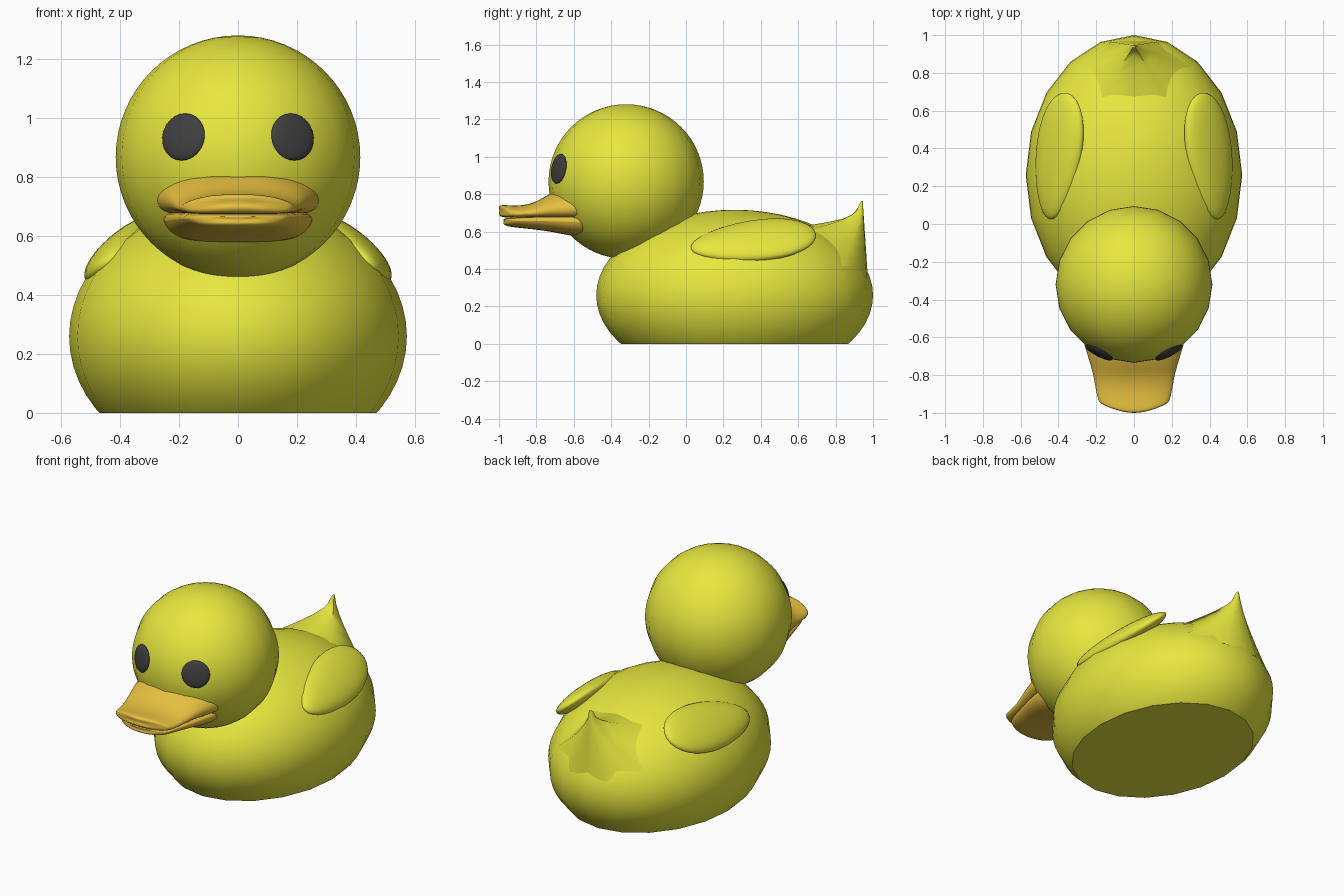
import bpy, bmesh, math
from mathutils import Vector, Matrix

if "Cube" in bpy.data.objects:
    bpy.data.objects.remove(bpy.data.objects["Cube"])


def material(name, rgb):
    m = bpy.data.materials.new(name)
    m.diffuse_color = (*rgb, 1)
    m.use_nodes = True
    m.node_tree.nodes["Principled BSDF"].inputs["Base Color"].default_value = m.diffuse_color
    return m


YELLOW = material("yellow", (0.8, 0.8, 0.05))
ORANGE = material("orange", (0.8, 0.53, 0.05))
BLACK = material("black", (0.05, 0.05, 0.05))


def finish(name, bm, mat, angle=50, subdiv=0):
    bmesh.ops.recalc_face_normals(bm, faces=bm.faces)
    me = bpy.data.meshes.new(name)
    bm.to_mesh(me)
    bm.free()
    me.materials.append(mat)
    ob = bpy.data.objects.new(name, me)
    bpy.context.collection.objects.link(ob)
    if subdiv:
        mod = ob.modifiers.new("smooth", 'SUBSURF')
        mod.levels = mod.render_levels = subdiv
    bpy.ops.object.select_all(action='DESELECT')
    ob.select_set(True)
    bpy.context.view_layer.objects.active = ob
    bpy.ops.object.shade_smooth_by_angle(angle=math.radians(angle))
    return ob


def ellipsoid(segs, rings, matrix):
    bm = bmesh.new()
    bmesh.ops.create_uvsphere(bm, u_segments=segs, v_segments=rings, radius=1)
    bm.transform(matrix)
    return bm


def place(centre, scale, axes=None):
    m = Matrix.Diagonal((*scale, 1))
    if axes:
        m = Matrix(axes).transposed().to_4x4() @ m
    return Matrix.Translation(centre) @ m


def frame(long_axis, normal):
    # orthonormal axes: long, across, normal
    n = Vector(normal).normalized()
    a = Vector(long_axis)
    a = (a - n * a.dot(n)).normalized()
    return (a, n.cross(a), n)


# body: ellipsoid with a flat base
bm = ellipsoid(20, 28, place((0, 0.26, 0.26), (0.573, 0.74, 0.457)))
cut = bmesh.ops.bisect_plane(bm, geom=bm.verts[:] + bm.edges[:] + bm.faces[:],
                             plane_co=(0, 0, 0), plane_no=(0, 0, -1), clear_outer=True)
bmesh.ops.contextual_create(bm, geom=[e for e in cut['geom_cut']
                                      if isinstance(e, bmesh.types.BMEdge)])
finish("body", bm, YELLOW, 35)

# head
HEAD = Vector((0, -0.32, 0.868))
finish("head", ellipsoid(20, 32, place(HEAD, (0.415, 0.415, 0.413))), YELLOW)

for side, label in ((1, "left"), (-1, "right")):
    # eyes: flattened discs lying on the head
    n = Vector((0.187 * side, -0.364, 0.069))
    finish(label + "_eye", ellipsoid(24, 12, place(HEAD + n * 0.99, (0.081, 0.081, 0.018),
                                                   frame((0, 0, 1), n))), BLACK)
    # wings: flattened eggs, wider towards the tail
    bm = ellipsoid(32, 20, Matrix.Identity(4))
    for v in bm.verts:
        v.co.y *= 1 + 0.18 * v.co.x
    bm.transform(place((0.40 * side, 0.36, 0.55), (0.34, 0.152, 0.058),
                       frame((-0.08 * side, 0.66, 0.09), (0.66 * side, 0.0, 0.75))))
    finish(label + "_wing", bm, YELLOW)


def bill(name, profile, stations):
    # loft of a half profile (x, z as fractions) along y, mirrored in x
    full = profile + [(-x, z) for x, z in reversed(profile) if x > 0]
    bm = bmesh.new()
    rings = []
    for y, w, low, high, bow in stations:
        rings.append([bm.verts.new((x * w, y + bow * x * x, low + (high - low) * z))
                      for x, z in full])
    count = len(full)
    for a, b in zip(rings, rings[1:]):
        for i in range(count):
            j = (i + 1) % count
            bm.faces.new((a[i], a[j], b[j], b[i]))
    bm.faces.new(rings[0])
    bm.faces.new(rings[-1])
    finish(name, bm, ORANGE, 60, 2)


# beak halves: y, half width, lower z, upper z, tip rounding
bill("upper_beak",
     [(0, 1), (0.55, 0.95), (0.98, 0.58), (1.02, 0.25), (0.92, 0.02), (0.5, 0), (0, 0)],
     [(-0.48, 0.29, 0.67, 0.86, 0), (-0.60, 0.275, 0.67, 0.84, 0),
      (-0.72, 0.238, 0.675, 0.815, 0), (-0.80, 0.214, 0.675, 0.757, 0),
      (-0.89, 0.20, 0.675, 0.737, 0), (-0.985, 0.188, 0.675, 0.745, 0.045),
      (-1.0, 0.17, 0.685, 0.74, 0.045), (-1.003, 0.08, 0.70, 0.73, 0.01)])
bill("lower_beak",
     [(0, 1), (0.5, 1), (0.95, 0.95), (1.02, 0.7), (0.86, 0.2), (0.5, 0.06), (0, 0)],
     [(-0.46, 0.265, 0.57, 0.69, 0), (-0.60, 0.255, 0.57, 0.69, 0),
      (-0.72, 0.225, 0.60, 0.685, 0), (-0.85, 0.188, 0.615, 0.68, 0),
      (-0.95, 0.17, 0.625, 0.675, 0.04), (-0.975, 0.15, 0.635, 0.67, 0.04),
      (-0.98, 0.08, 0.645, 0.665, 0.01)])

# tail: flared point; base x, y, z and concavity of each ridge
half = [(0, 0.66, 0.635, 3.2), (0.2, 0.62, 0.60, 2.2), (0.31, 0.83, 0.41, 1.5),
        (0.12, 0.965, 0.36, 1.1), (0, 0.972, 0.36, 1.0)]
ridges = half + [(-x, y, z, k) for x, y, z, k in reversed(half) if x > 0]
peak = Vector((0, 0.945, 0.765))
bm = bmesh.new()
rings = []
for t in (0, 0.12, 0.25, 0.4, 0.55, 0.7, 0.82, 0.92, 0.98):
    ring = []
    for x, y, z, k in ridges:
        s = max((1 - t) ** k, 0.17 * math.sqrt(1 - t))
        ring.append(bm.verts.new((peak.x + (x - peak.x) * s, peak.y + (y - peak.y) * s,
                                  z + (peak.z - z) * t)))
    rings.append(ring)
for a, b in zip(rings, rings[1:]):
    for i in range(len(ridges)):
        j = (i + 1) % len(ridges)
        bm.faces.new((a[i], a[j], b[j], b[i]))
tip = bm.verts.new(peak)
for i in range(len(ridges)):
    bm.faces.new((rings[-1][i], rings[-1][(i + 1) % len(ridges)], tip))
bm.faces.new(rings[0])
finish("tail", bm, YELLOW, 60)
